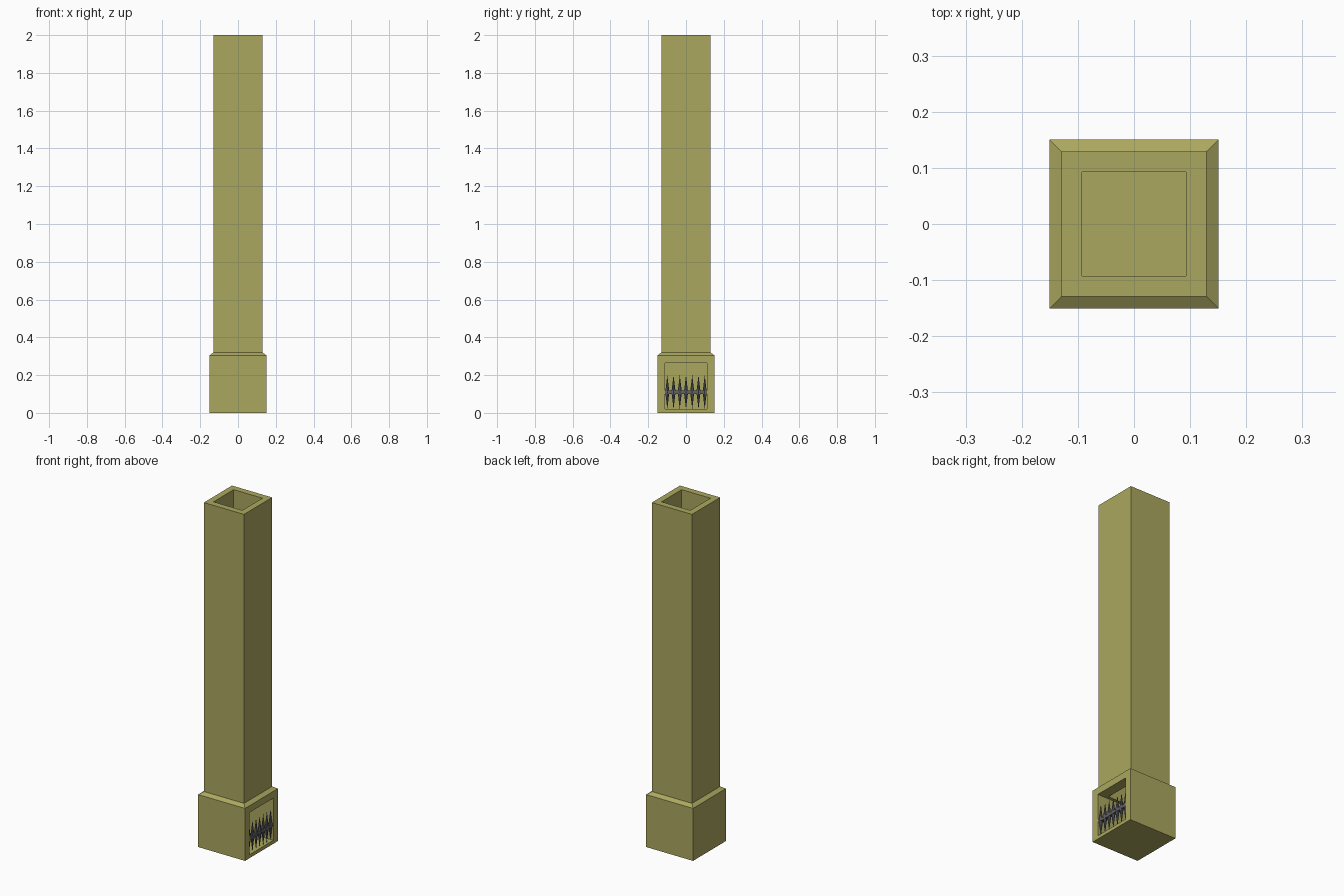
import bpy, bmesh
from mathutils import Matrix

if "Cube" in bpy.data.objects:
    bpy.data.objects.remove(bpy.data.objects["Cube"])


def material(name, rgb):
    m = bpy.data.materials.new(name)
    m.diffuse_color = (*rgb, 1)
    m.use_nodes = True
    m.node_tree.nodes["Principled BSDF"].inputs["Base Color"].default_value = m.diffuse_color
    return m


def finish(bm, name, mat=None):
    bmesh.ops.recalc_face_normals(bm, faces=bm.faces)
    me = bpy.data.meshes.new(name)
    bm.to_mesh(me)
    bm.free()
    ob = bpy.data.objects.new(name, me)
    bpy.context.collection.objects.link(ob)
    if mat:
        me.materials.append(mat)
    return ob


def box(name, x, y, z, mat=None):
    bm = bmesh.new()
    bmesh.ops.create_cube(bm, size=1)
    for v in bm.verts:
        v.co = [(a + b) / 2 + c * (b - a) for (a, b), c in zip((x, y, z), v.co)]
    return finish(bm, name, mat)


def square_stack(name, profile, mat):
    # Solid of stacked square sections (half width, height)
    bm = bmesh.new()
    rings = [[bm.verts.new((sx * r, sy * r, z))
              for sx, sy in ((-1, -1), (1, -1), (1, 1), (-1, 1))] for r, z in profile]
    for a, b in zip(rings, rings[1:]):
        for i in range(4):
            j = (i + 1) % 4
            bm.faces.new((a[i], a[j], b[j], b[i]))
    bm.faces.new(rings[0][::-1])
    bm.faces.new(rings[-1])
    return finish(bm, name, mat)


stone = material("olive_stone", (0.41, 0.39, 0.115))
iron = material("dark_iron", (0.12, 0.12, 0.14))

# Chimney body: wide base, sloped shoulder, tall shaft
body = square_stack("chimney", [(0.151, 0), (0.151, 0.305), (0.129, 0.32), (0.129, 2)], stone)

# Hollow firebox open to +x, and flue running up to the top
cutters = [box("firebox_cutter", (-0.11, 0.2), (-0.11, 0.11), (0.02, 0.265), stone),
           box("flue_cutter", (-0.0925, 0.0925), (-0.0925, 0.0925), (0.2, 2.1), stone)]
for c in cutters:
    c.hide_render = True
    mod = body.modifiers.new(c.name, "BOOLEAN")
    mod.operation, mod.solver, mod.object = "DIFFERENCE", "EXACT", c
dg = bpy.context.evaluated_depsgraph_get()
hollow = bpy.data.meshes.new_from_object(body.evaluated_get(dg))
body.modifiers.clear()
body.data = hollow
for c in cutters:
    bpy.data.objects.remove(c)

# Fire grate: seven double-pointed spikes on a cross bar
GX, GZ = 0.139, 0.11
bm = bmesh.new()
for i in range(7):
    y = -0.099 + i * 0.033
    for sign in (1, -1):
        bmesh.ops.create_cone(bm, cap_ends=False, segments=8, radius1=0.011, radius2=0, depth=0.09,
                              matrix=Matrix.Translation((GX, y, GZ + sign * 0.045))
                              @ Matrix.Diagonal((1, 1, sign, 1)))
bmesh.ops.remove_doubles(bm, verts=bm.verts, dist=1e-5)
finish(bm, "grate_spikes", iron)
box("grate_bar", (GX - 0.009, GX + 0.009), (-0.11, 0.11), (GZ - 0.009, GZ + 0.009), iron)
